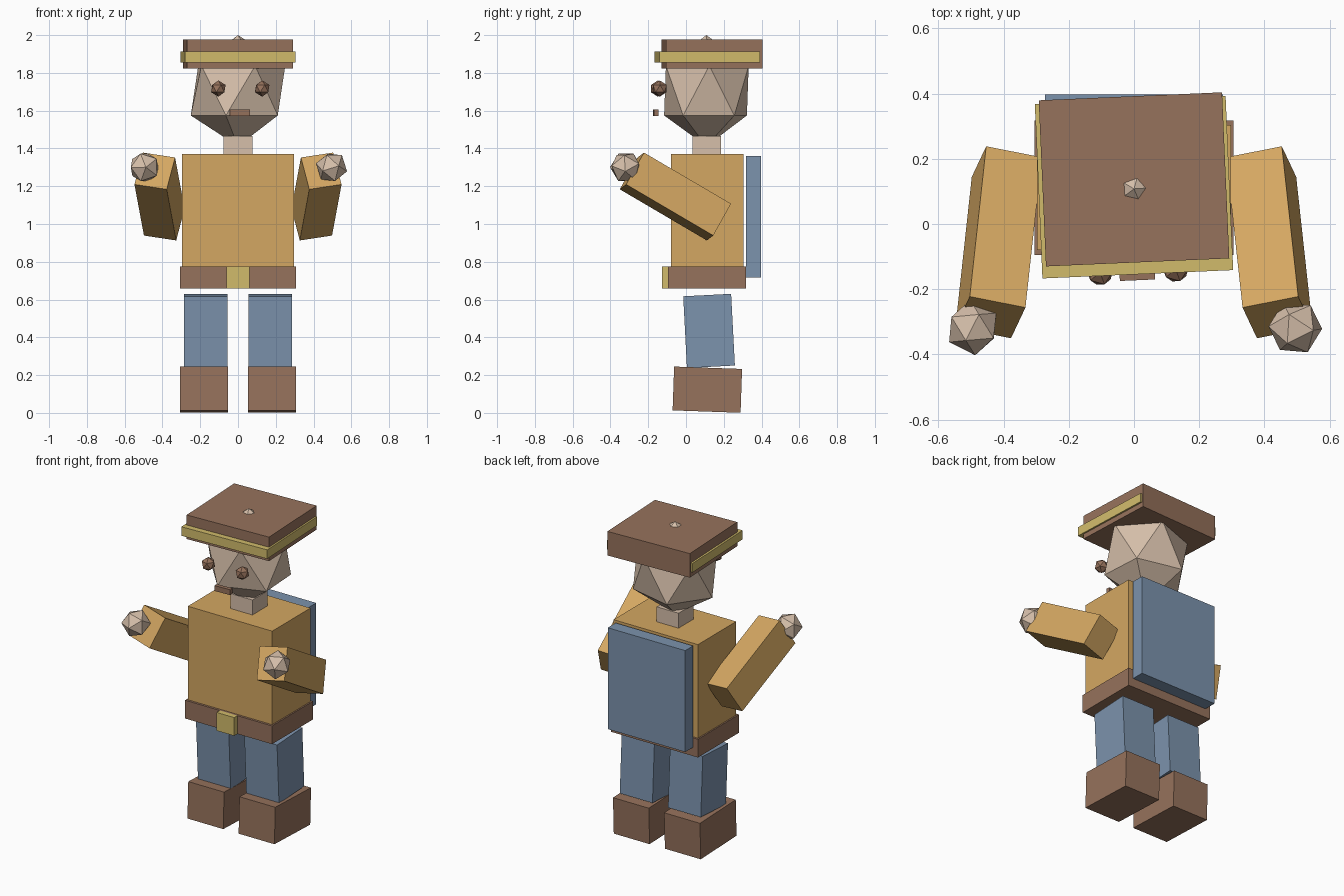
import bpy
import bmesh
from math import radians
from mathutils import Matrix, Vector

old = bpy.data.objects.get("Cube")
if old:
    bpy.data.objects.remove(old, do_unlink=True)


def material(name, r, g, b):
    # 8-bit display colour converted to linear
    rgba = [((c / 255 + 0.055) / 1.055) ** 2.4 for c in (r, g, b)] + [1.0]
    m = bpy.data.materials.new(name)
    m.use_nodes = True
    m.diffuse_color = rgba
    m.node_tree.nodes["Principled BSDF"].inputs["Base Color"].default_value = rgba
    return m


SHIRT = material("tan cloth", 212, 167, 98)
BROWN = material("brown leather", 150, 114, 92)
BLUE = material("blue cloth", 124, 147, 173)
GOLD = material("gold trim", 209, 187, 107)
SKIN = material("skin", 214, 191, 170)


def finish(name, bm, center, rot, mat):
    mesh = bpy.data.meshes.new(name)
    bm.to_mesh(mesh)
    bm.free()
    mesh.materials.append(mat)
    ob = bpy.data.objects.new(name, mesh)
    ob.matrix_world = Matrix.Translation(center) @ rot
    bpy.context.collection.objects.link(ob)
    return ob


def box(name, center, size, mat, rot=Matrix.Identity(4)):
    bm = bmesh.new()
    bmesh.ops.create_cube(bm, size=1, matrix=Matrix.Diagonal((*size, 1)))
    return finish(name, bm, center, rot, mat)


def ball(name, center, radii, mat, rot=Matrix.Identity(4)):
    bm = bmesh.new()
    bmesh.ops.create_icosphere(bm, subdivisions=1, radius=1,
                               matrix=Matrix.Diagonal((*radii, 1)))
    return finish(name, bm, center, rot, mat)


def turn(degrees, axis):
    return Matrix.Rotation(radians(degrees), 4, axis)


# Body
box("torso", (0, 0.112, 1.07), (0.594, 0.385, 0.6), SHIRT)
box("belt", (0, 0.111, 0.717), (0.612, 0.412, 0.116), BROWN)
box("buckle", (0, -0.105, 0.717), (0.124, 0.044, 0.116), GOLD)
box("backpack", (0, 0.357, 1.038), (0.545, 0.08, 0.645), BLUE)
box("neck", (0, 0.11, 1.415), (0.154, 0.15, 0.1), SKIN)

# Head, slightly turned
head_turn = turn(2.5, "Z")
ball("head", (0, 0.108, 1.706), (0.28, 0.258, 0.294), SKIN, turn(3.5, "Z"))
box("mouth", (0.01, -0.16, 1.588), (0.108, 0.025, 0.034), BROWN, head_turn)

# Cap and band
box("cap", (0, 0.137, 1.9), (0.563, 0.51, 0.153), BROWN, head_turn)
box("cap_band", (0, 0.113, 1.884), (0.586, 0.535, 0.057), GOLD, head_turn)

# Paired parts: the model's left is +x
for side, s in (("left", 1), ("right", -1)):
    ball(side + "_eye", (0.012 + s * 0.116, -0.144 + s * 0.005, 1.717),
         (0.043,) * 3, BROWN, head_turn)

    # Raised arm: length axis, width axis and their normal
    along = Vector((s * 0.05, -0.46, 0.27)).normalized()
    across = Vector((0.171, s * 0.034, s * 0.026)).normalized()
    normal = across.cross(along)
    arm_rot = Matrix((across, along, normal)).transposed().to_4x4()
    box(side + "_arm", (s * 0.4155, -0.056, 1.1455), (0.176, 0.537, 0.198), SHIRT, arm_rot)
    ball(side + "_hand", (s * 0.495, -0.318, 1.3), (0.085,) * 3, SKIN, arm_rot)

    # Leg and boot tilt in opposite directions
    box(side + "_leg", (s * 0.17, 0.122, 0.434), (0.23, 0.254, 0.38), BLUE, turn(3, "X"))
    box(side + "_boot", (s * 0.18, 0.113, 0.123), (0.252, 0.36, 0.232), BROWN, turn(-2, "X"))
